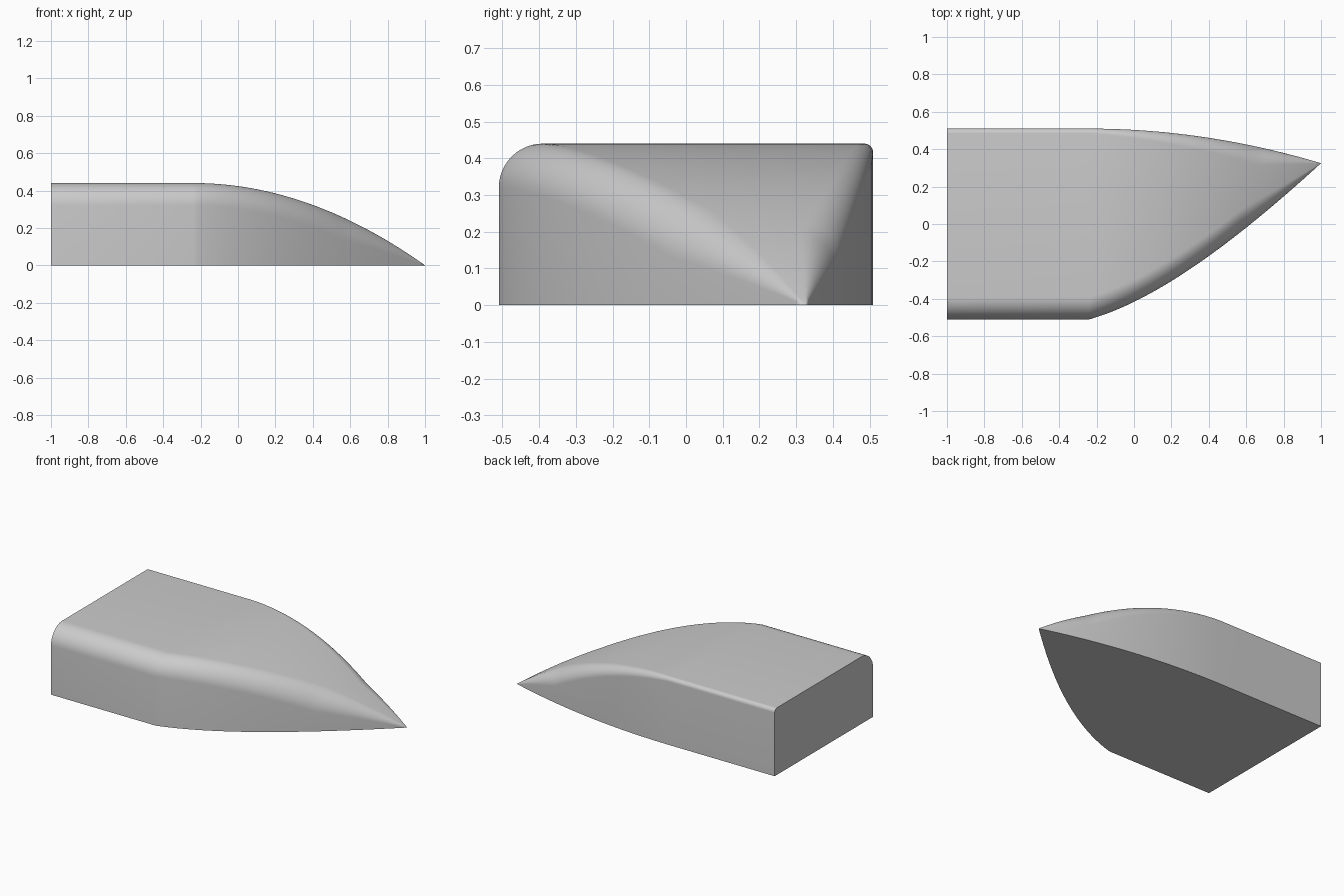
import bpy, bmesh, math

cube = bpy.data.objects.get("Cube")
if cube:
    bpy.data.objects.remove(cube, do_unlink=True)

grey = bpy.data.materials.new("plain grey")
grey.use_nodes = True
colour = (0.6, 0.6, 0.6, 1)
grey.diffuse_color = colour
grey.node_tree.nodes["Principled BSDF"].inputs["Base Color"].default_value = colour

START, STEPS, ARC = -0.24, 40, 12


def bezier(a, b, c, d, t):
    s = 1 - t
    return a * s**3 + 3 * b * s * s * t + 3 * c * s * t * t + d * t**3


def section(x, front, back, top, r_front, r_back):
    """Flat-bottomed section with two rounded upper corners."""
    pts = [(x, front, 0)]
    for i in range(ARC + 1):
        a = math.pi / 2 * i / ARC
        pts.append((x, front + r_front * (1 - math.cos(a)), top - r_front * (1 - math.sin(a))))
    for i in range(ARC + 1):
        a = math.pi / 2 * i / ARC
        pts.append((x, back - r_back * (1 - math.sin(a)), top - r_back * (1 - math.cos(a))))
    pts.append((x, back, 0))
    return pts


# Straight block, then a nose curving in from the front, back and top
sections = [section(-1, -0.51, 0.51, 0.44, 0.12, 0.025)]
for i in range(STEPS):
    t = i / STEPS
    x = bezier(START, 0.15, 0.6, 1, t)
    u = (x - START) / (1 - START)
    front = bezier(-0.51, -0.40, -0.04, 0.325, t)
    back = 0.51 - 0.185 * u * u
    top = 0.44 * (1 - u * u)
    limit = 0.48 * min(top, back - front)
    sections.append(section(x, front, back, top, min(0.12, limit), min(0.025 + 0.1 * u, limit)))

bm = bmesh.new()
rings = [[bm.verts.new(p) for p in pts] for pts in sections]
for r, s in zip(rings, rings[1:]):
    for j in range(len(r)):
        k = (j + 1) % len(r)
        bm.faces.new((r[j], r[k], s[k], s[j]))
bm.faces.new(rings[0])
tip = bm.verts.new((1, 0.325, 0))
last = rings[-1]
for j in range(len(last)):
    bm.faces.new((last[j], last[(j + 1) % len(last)], tip))
bmesh.ops.recalc_face_normals(bm, faces=bm.faces)

mesh = bpy.data.meshes.new("pointed_shell")
bm.to_mesh(mesh)
bm.free()
mesh.materials.append(grey)
shell = bpy.data.objects.new("pointed_shell", mesh)
bpy.context.collection.objects.link(shell)
bpy.context.view_layer.objects.active = shell
shell.select_set(True)
bpy.ops.object.shade_smooth_by_angle(angle=math.radians(30))
